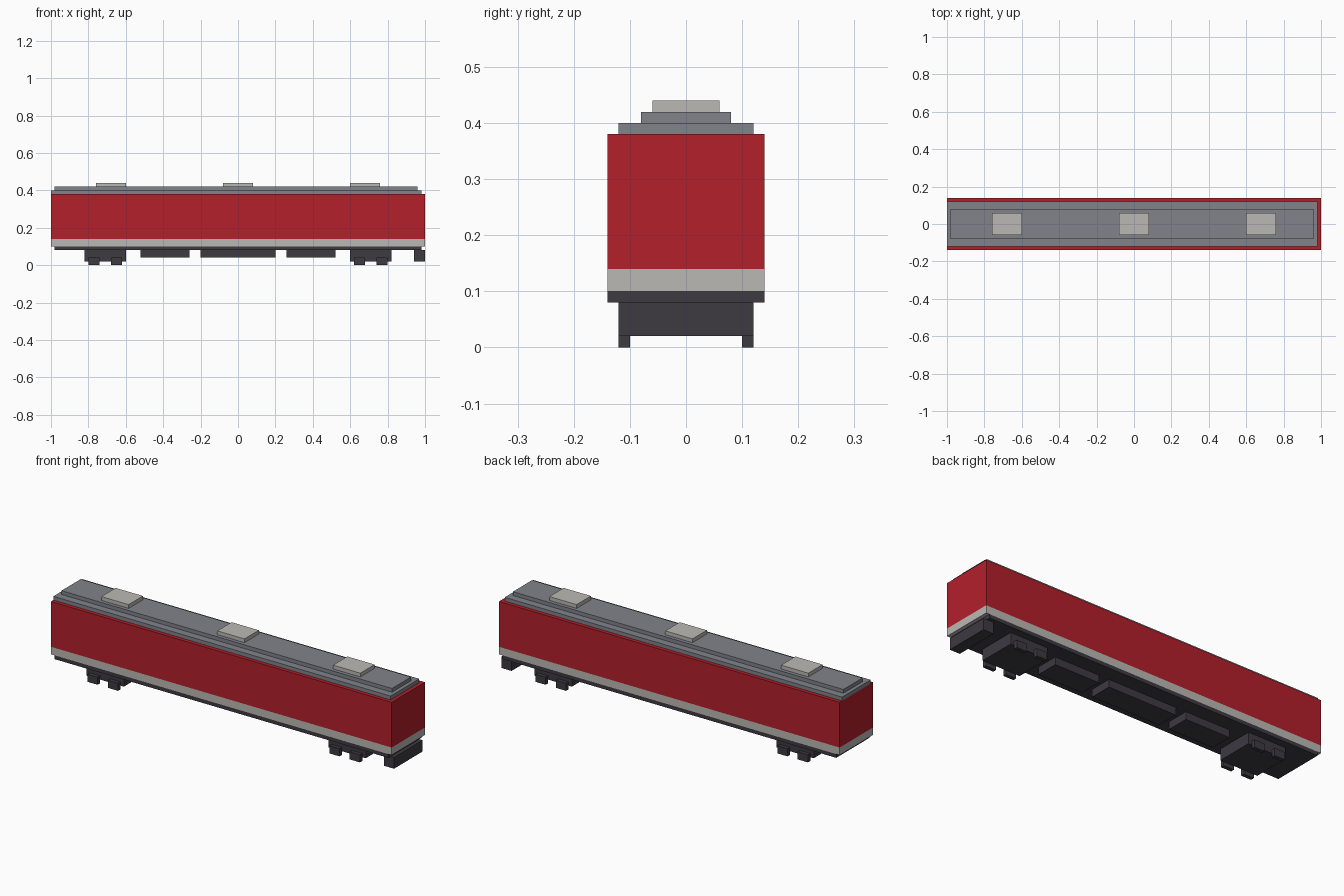
import bpy
import bmesh

cube = bpy.data.objects.get("Cube")
if cube:
    bpy.data.objects.remove(cube, do_unlink=True)


def material(name, rgb):
    m = bpy.data.materials.new(name)
    m.use_nodes = True
    m.diffuse_color = (*rgb, 1)
    m.node_tree.nodes["Principled BSDF"].inputs["Base Color"].default_value = (*rgb, 1)
    return m


RED = material("red paint", (0.45, 0.014, 0.024))
LIGHT = material("light grey", (0.50, 0.485, 0.455))
GREY = material("roof grey", (0.22, 0.228, 0.258))
DARK = material("dark grey", (0.047, 0.043, 0.053))


def box(name, x, y, z, mat):
    """Flat-shaded box given by its (min, max) range on each axis."""
    bm = bmesh.new()
    bmesh.ops.create_cube(bm, size=1)
    for v in bm.verts:
        v.co = [r[0] if c < 0 else r[1] for c, r in zip(v.co, (x, y, z))]
    mesh = bpy.data.meshes.new(name)
    bm.to_mesh(mesh)
    bm.free()
    mesh.materials.append(mat)
    obj = bpy.data.objects.new(name, mesh)
    bpy.context.collection.objects.link(obj)
    return obj


# Carriage body and its pale lower band
box("body", (-1, 1), (-0.14, 0.14), (0.14, 0.38), RED)
box("lower_band", (-1, 1), (-0.14, 0.14), (0.10, 0.14), LIGHT)

# Stepped roof
box("roof_lower_step", (-1, 0.98), (-0.12, 0.12), (0.38, 0.40), GREY)
box("roof_upper_step", (-0.98, 0.96), (-0.08, 0.08), (0.40, 0.42), GREY)

# Roof vents
for name, cx in (("right", -0.68), ("middle", 0), ("left", 0.68)):
    box(f"roof_vent_{name}", (cx - 0.08, cx + 0.08), (-0.06, 0.06), (0.42, 0.44), LIGHT)

# Underframe and end buffer beam
box("underframe", (-0.98, 0.98), (-0.14, 0.14), (0.08, 0.10), DARK)
box("buffer_beam", (0.94, 1), (-0.12, 0.12), (0.02, 0.08), DARK)

# Equipment boxes under the floor
for name, x in (("right", (-0.52, -0.26)), ("middle", (-0.20, 0.20)), ("left", (0.26, 0.52))):
    box(f"equipment_box_{name}", x, (-0.06, 0.06), (0.04, 0.08), DARK)

# Bogies, each with four wheel blocks on its sides
for side, cx in (("right", -0.71), ("left", 0.71)):
    box(f"bogie_{side}", (cx - 0.11, cx + 0.11), (-0.10, 0.10), (0.02, 0.08), DARK)
    for axle, wx in (("a", cx - 0.06), ("b", cx + 0.06)):
        for face, y in (("front", (-0.12, -0.10)), ("back", (0.10, 0.12))):
            box(f"wheel_{side}_{axle}_{face}", (wx - 0.03, wx + 0.03), y, (0, 0.04), DARK)
